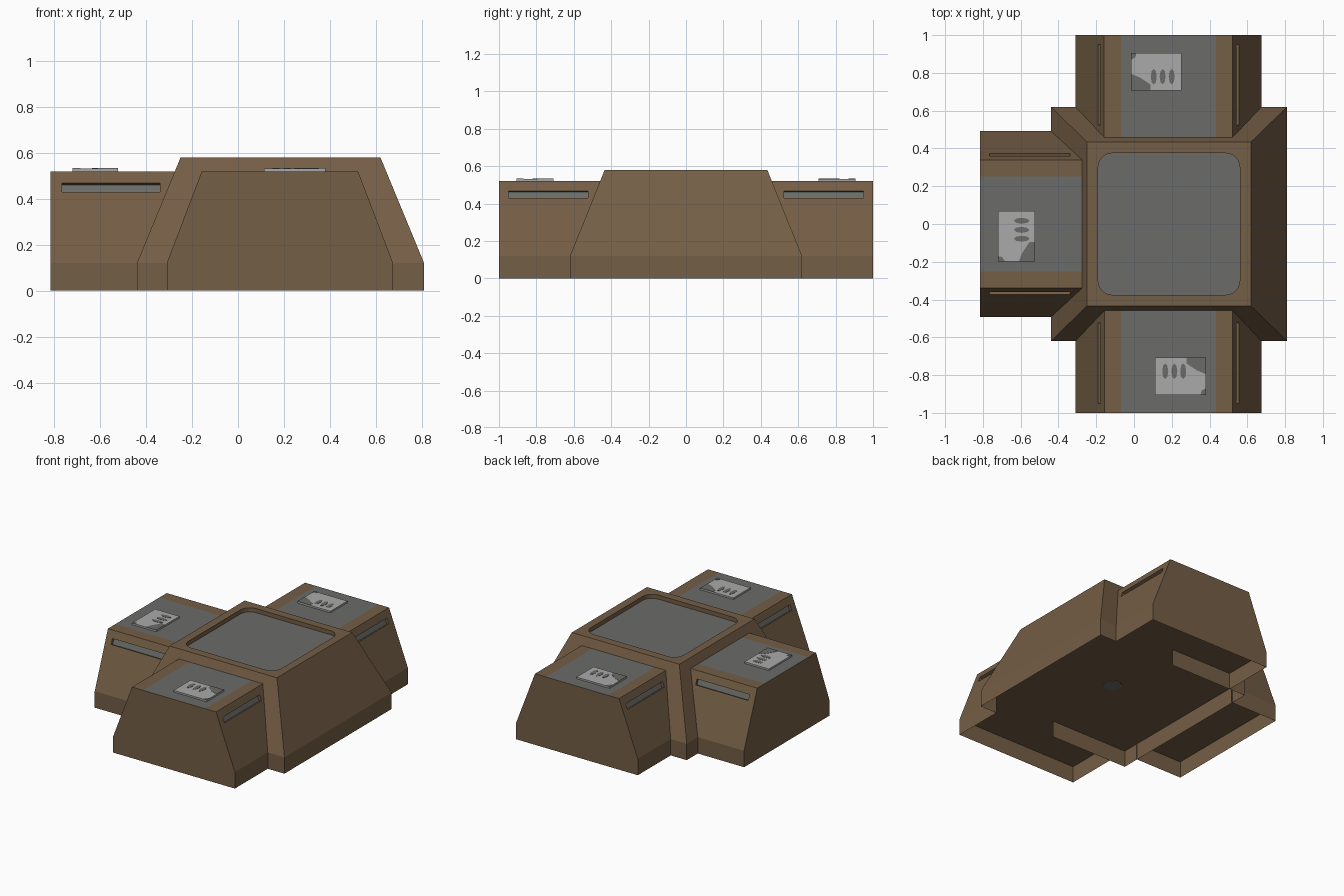
import bpy, bmesh, math
from mathutils import Matrix, Vector

if "Cube" in bpy.data.objects:
    bpy.data.objects.remove(bpy.data.objects["Cube"])


def material(name, rgb):
    m = bpy.data.materials.new(name)
    m.diffuse_color = (*rgb, 1)
    m.use_nodes = True
    m.node_tree.nodes["Principled BSDF"].inputs["Base Color"].default_value = m.diffuse_color
    return m


BROWN = material("brown shell", (0.175, 0.112, 0.060))
GREY = material("dark grey panel", (0.145, 0.150, 0.140))
LIGHT = material("light grey plate", (0.40, 0.40, 0.40))


def finish(bm, name, mats, matrix=Matrix()):
    me = bpy.data.meshes.new(name)
    bm.to_mesh(me)
    bm.free()
    for m in mats:
        me.materials.append(m)
    me.transform(matrix)
    ob = bpy.data.objects.new(name, me)
    bpy.context.collection.objects.link(ob)
    return ob


def prism(name, pts, z0, z1, mat, matrix=Matrix()):
    bm = bmesh.new()
    f = bm.faces.new([bm.verts.new((x, y, z0)) for x, y in pts])
    ext = bmesh.ops.extrude_face_region(bm, geom=[f], use_keep_orig=True)["geom"]
    bmesh.ops.translate(bm, vec=(0, 0, z1 - z0),
                        verts=[v for v in ext if isinstance(v, bmesh.types.BMVert)])
    bmesh.ops.recalc_face_normals(bm, faces=bm.faces)
    return finish(bm, name, [mat], matrix)


def skirt(name, paths, matrix=Matrix()):
    # thin vertical walls along paths, from the ground to the floor height
    bm = bmesh.new()
    for path in paths:
        low = [bm.verts.new((x, y, 0)) for x, y in path]
        top = [bm.verts.new((x, y, FLOOR)) for x, y in path]
        for i in range(len(path) - 1):
            bm.faces.new((low[i], low[i + 1], top[i + 1], top[i]))
    return finish(bm, name, [BROWN], matrix)


def rect(x0, x1, y0, y1):
    return [(x0, y0), (x1, y0), (x1, y1), (x0, y1)]


def ellipse(cx, cy, rx, ry, n):
    return [(cx + rx * math.cos(2 * math.pi * i / n), cy + ry * math.sin(2 * math.pi * i / n))
            for i in range(n)]


FLOOR, TOP, ARM_TOP = 0.12, 0.58, 0.52
CX = 0.185

# central body: tapered block with a rounded recessed panel on top
bm = bmesh.new()
base = [bm.verts.new((x, y, FLOOR)) for x, y in rect(-0.44, 0.81, -0.62, 0.62)]
top = [bm.verts.new((x, y, TOP)) for x, y in rect(-0.25, 0.62, -0.435, 0.435)]
bm.faces.new(base[::-1])
for i in range(4):
    j = (i + 1) % 4
    bm.faces.new((base[i], base[j], top[j], top[i]))
loop, r, n = [], 0.075, 6
for k, (sx, sy) in enumerate([(-1, -1), (1, -1), (1, 1), (-1, 1)]):
    for i in range(n + 1):
        a = math.pi + math.pi / 2 * (k + i / n)
        loop.append((CX + sx * (0.375 - r) + r * math.cos(a), sy * (0.375 - r) + r * math.sin(a)))
rim = [bm.verts.new((x, y, TOP)) for x, y in loop]
deep = [bm.verts.new((x, y, TOP - 0.03)) for x, y in loop]
for k in range(4):
    s = k * (n + 1)
    for i in range(n):
        bm.faces.new((top[k], rim[s + i + 1], rim[s + i]))
    bm.faces.new((top[k], top[(k + 1) % 4], rim[(s + n + 1) % len(rim)], rim[s + n]))
for i in range(len(rim)):
    j = (i + 1) % len(rim)
    bm.faces.new((rim[i], rim[j], deep[j], deep[i]))
panel = bm.faces.new(deep)
panel.material_index = 1
bmesh.ops.recalc_face_normals(bm, faces=bm.faces)
finish(bm, "central_body", [BROWN, GREY])

# base walls of the central body, partly open towards the front and back arms
skirt("central_skirt", [
    [(0.675, -0.62), (0.81, -0.62), (0.81, 0.62), (0.675, 0.62)],
    [(CX, 0.62), (-0.44, 0.62), (-0.44, -0.62), (CX, -0.62)]])
prism("underside_spot", ellipse(CX, 0, 0.065, 0.065, 8), FLOOR - 0.003, FLOOR, GREY)


def arm(side, matrix):
    # local frame: outer end at y = 0, body reaches inwards along -y
    bm = bmesh.new()
    prof = [(-0.4925, FLOOR), (0.4925, FLOOR), (0.34, ARM_TOP), (-0.34, ARM_TOP)]
    outer = [bm.verts.new((x, 0, z)) for x, z in prof]
    inner = [bm.verts.new((x, -0.38 if z == FLOOR else -0.55, z)) for x, z in prof]
    bm.faces.new(outer)
    for i in range(4):
        j = (i + 1) % 4
        bm.faces.new((outer[i], outer[j], inner[j], inner[i]))
    bmesh.ops.recalc_face_normals(bm, faces=bm.faces)
    if bm.faces[:] and max(bm.faces, key=lambda f: f.calc_center_median().z).normal.z < 0:
        bmesh.ops.reverse_faces(bm, faces=bm.faces[:])
    # cut lines for the slots and the top stripe
    for co, no in [((0, -0.05, 0), (0, 1, 0)), ((0, -0.475, 0), (0, 1, 0)),
                   ((0, 0, 0.43), (0, 0, 1)), ((0, 0, 0.468), (0, 0, 1)),
                   ((0.2525, 0, 0), (1, 0, 0)), ((-0.2525, 0, 0), (1, 0, 0))]:
        bmesh.ops.bisect_plane(bm, geom=bm.verts[:] + bm.edges[:] + bm.faces[:],
                               plane_co=co, plane_no=no)
    bm.normal_update()
    slots = []
    for f in bm.faces:
        c = f.calc_center_median()
        if f.normal.z > 0.9 and abs(c.x) < 0.25:
            f.material_index = 1
        if abs(f.normal.x) > 0.5 and 0.43 < c.z < 0.468 and -0.475 < c.y < -0.05:
            slots.append(f)
    # sunken side slots
    for f in bmesh.ops.extrude_discrete_faces(bm, faces=slots)["faces"]:
        f.normal_update()
        f.material_index = 1
        bmesh.ops.translate(bm, vec=-0.02 * f.normal, verts=f.verts[:])
    finish(bm, side + "_arm", [BROWN, GREY], matrix)
    skirt(side + "_arm_skirt",
          [[(0.4925, -0.38), (0.4925, 0), (-0.4925, 0), (-0.4925, -0.38)]], matrix)

    # hatch plate with dark slits and worn corners
    prism(side + "_hatch", rect(-0.198, 0.07, -0.292, -0.095), ARM_TOP, 0.532, LIGHT, matrix)
    marks = [ellipse(u, -0.22, 0.016, 0.041, 8) for u in (0.017, -0.031, -0.078)]
    marks.append([(-0.198, -0.292), (-0.095, -0.292), (-0.095, -0.262), (-0.15, -0.225),
                  (-0.198, -0.205)])
    marks.append([(-0.198, -0.13), (-0.175, -0.118), (-0.17, -0.095), (-0.198, -0.095)])
    for i, m in enumerate(marks):
        prism(f"{side}_hatch_mark_{i + 1}", m, 0.531, 0.5335, GREY, matrix)


# three arms: back, front and left
for side, pos, deg in [("back", (0.1825, 1, 0), 0), ("front", (0.1825, -1, 0), 180),
                       ("left", (-0.815, 0, 0), 90)]:
    arm(side, Matrix.Translation(Vector(pos)) @ Matrix.Rotation(math.radians(deg), 4, 'Z'))
